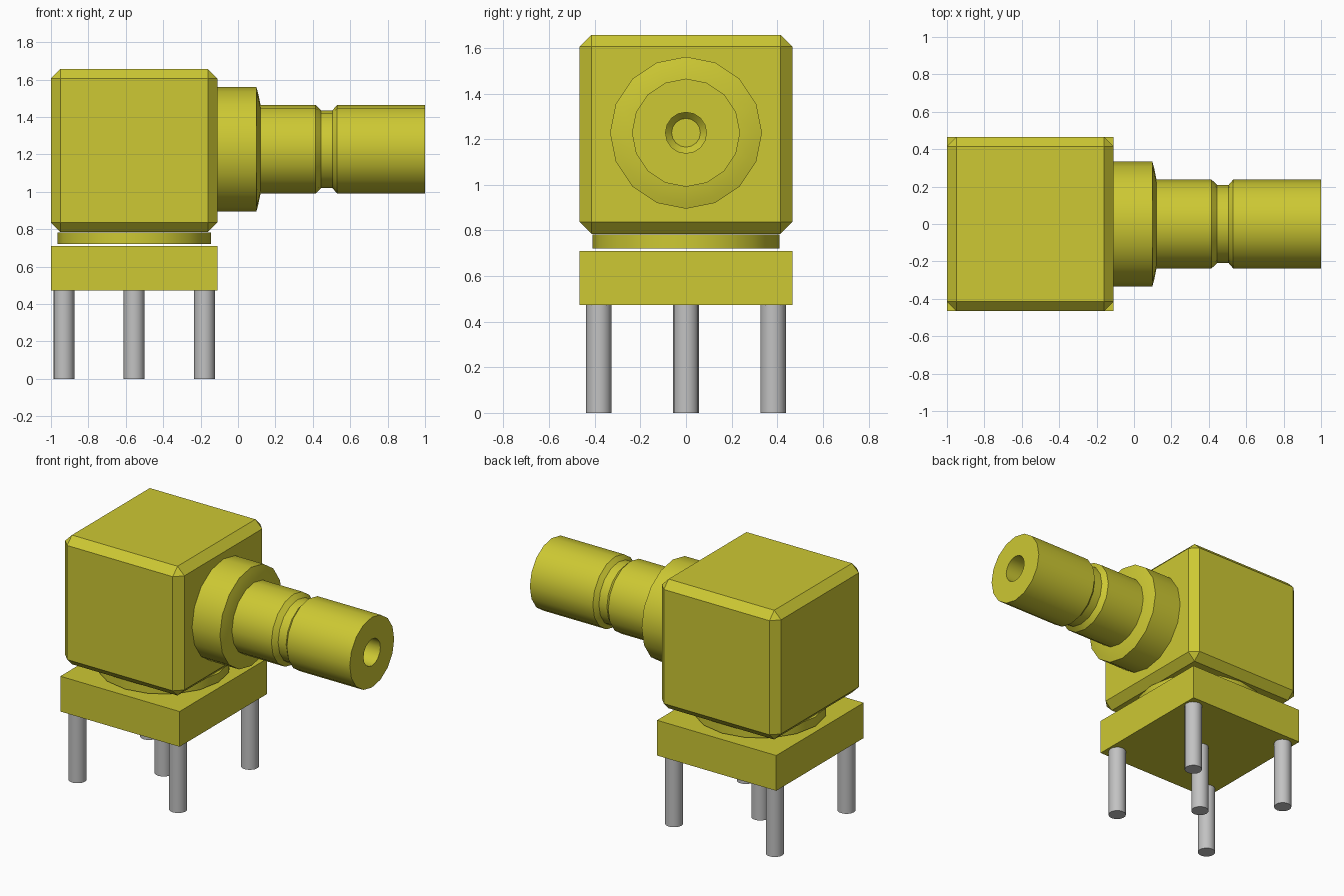
import bpy, bmesh, math
from mathutils import Matrix, Vector

if "Cube" in bpy.data.objects:
    bpy.data.objects.remove(bpy.data.objects["Cube"], do_unlink=True)


def material(name, rgb):
    m = bpy.data.materials.new(name)
    m.use_nodes = True
    m.diffuse_color = (*rgb, 1)
    m.node_tree.nodes["Principled BSDF"].inputs["Base Color"].default_value = (*rgb, 1)
    return m


GOLD = material("yellow gold", (0.61, 0.58, 0.033))
STEEL = material("pin grey", (0.54, 0.54, 0.54))


def finish(name, bm, mat, smooth):
    bmesh.ops.recalc_face_normals(bm, faces=bm.faces[:])
    me = bpy.data.meshes.new(name)
    bm.to_mesh(me)
    bm.free()
    me.materials.append(mat)
    ob = bpy.data.objects.new(name, me)
    bpy.context.collection.objects.link(ob)
    if smooth:
        bpy.ops.object.select_all(action='DESELECT')
        ob.select_set(True)
        bpy.context.view_layer.objects.active = ob
        bpy.ops.object.shade_smooth_by_angle(angle=math.radians(30))
    return ob


def block(name, lo, hi, mat, chamfer=0):
    lo, hi = Vector(lo), Vector(hi)
    bm = bmesh.new()
    bmesh.ops.create_cube(bm, size=1, matrix=Matrix.Translation((lo + hi) / 2)
                          @ Matrix.Diagonal((*(hi - lo), 1)))
    if chamfer:
        bmesh.ops.bevel(bm, geom=bm.edges[:], offset=chamfer, segments=1,
                        affect='EDGES', profile=0.5)
    return finish(name, bm, mat, False)


def lathe(name, profile, origin, mat, along_x=False, sides=16):
    """Revolve (distance along axis, radius) points, capping both ends."""
    bm = bmesh.new()
    rings = []
    for d, r in profile:
        ring = []
        for i in range(sides):
            a = math.tau * i / sides
            u, v = r * math.cos(a), r * math.sin(a)
            co = (d, u, v) if along_x else (u, v, d)
            ring.append(bm.verts.new(Vector(co) + Vector(origin)))
        rings.append(ring)
    for a, b in zip(rings, rings[1:]):
        for i in range(sides):
            j = (i + 1) % sides
            bm.faces.new((a[i], a[j], b[j], b[i]))
    bm.faces.new(rings[0])
    bm.faces.new(rings[-1])
    return finish(name, bm, mat, True)


CX = -0.555   # centre of the housing
AXIS_Z = 1.228  # height of the plug axis

# Chamfered housing, spacer disc and mounting plate
block("housing", (-1, -0.466, 0.785), (-0.11, 0.466, 1.657), GOLD, 0.051)
lathe("spacer_disc", [(0.72, 0.41), (0.782, 0.41)], (CX, 0, 0), GOLD)
block("mounting_plate", (-1, -0.466, 0.472), (-0.11, 0.466, 0.71), GOLD)

# Collar with a shallow conical front
lathe("collar", [(-0.13, 0.333), (0.098, 0.333), (0.107, 0.302), (0.122, 0.23)],
      (0, 0, AXIS_Z), GOLD, True)

# Plug barrel with a snap groove and a blind bore
lathe("plug_barrel",
      [(0.09, 0.237), (0.415, 0.237), (0.445, 0.208), (0.505, 0.208),
       (0.53, 0.237), (1.0, 0.237), (1.0, 0.09), (0.58, 0.09), (0.55, 0.063)],
      (0, 0, AXIS_Z), GOLD, True)

# Centre pin and four corner pins
for label, sx, sy in (("centre", 0, 0), ("front_left", 1, -1), ("front_right", -1, -1),
                      ("back_left", 1, 1), ("back_right", -1, 1)):
    lathe(f"{label}_pin", [(0, 0.056), (0.473, 0.056)],
          (CX + sx * 0.376, sy * 0.382, 0), STEEL)
